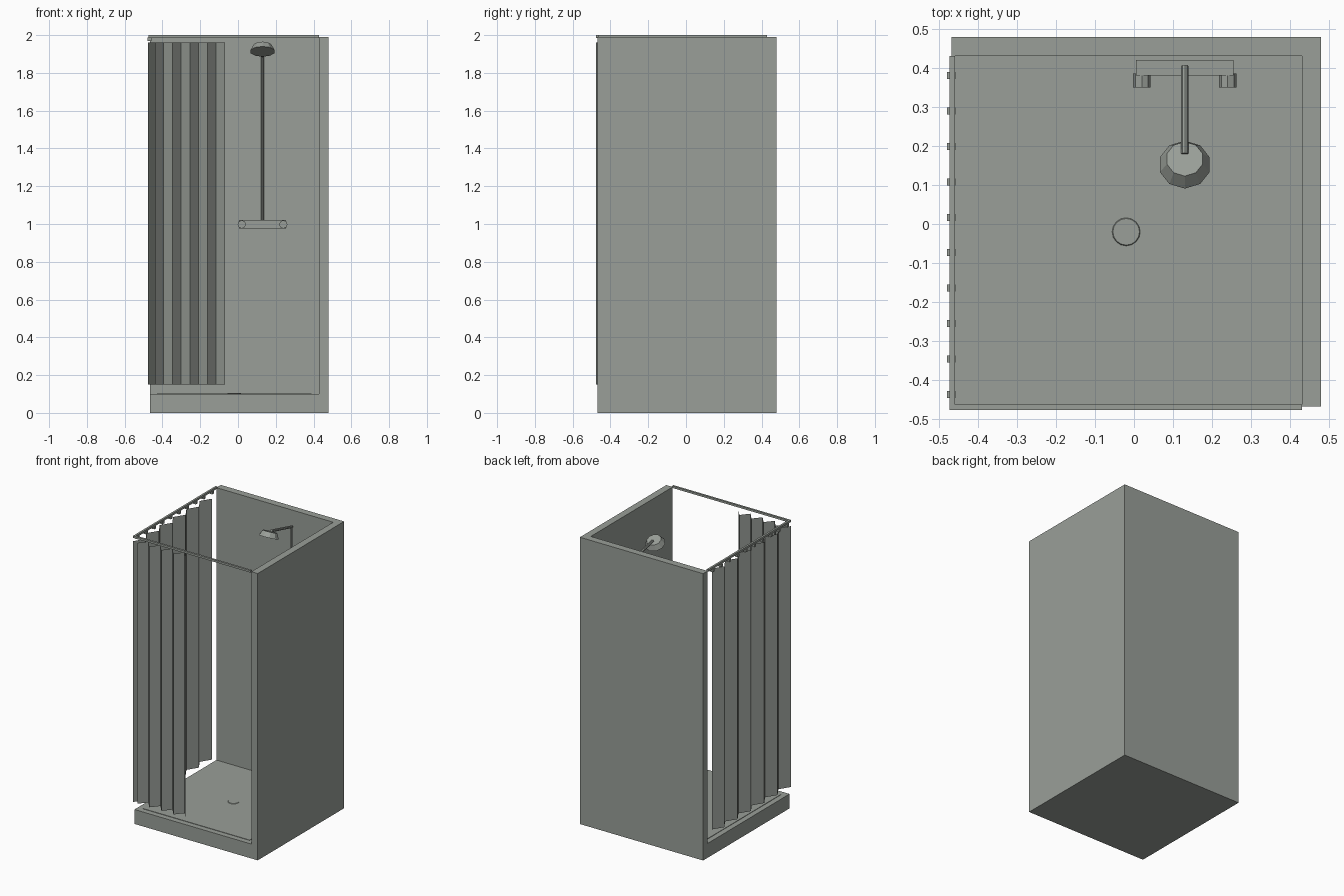
import bpy, bmesh, math
from mathutils import Vector, Matrix

cube = bpy.data.objects.get("Cube")
if cube:
    bpy.data.objects.remove(cube, do_unlink=True)

grey = bpy.data.materials.new("warm_grey")
grey.use_nodes = True
colour = (0.32, 0.345, 0.315, 1)
grey.diffuse_color = colour
grey.node_tree.nodes["Principled BSDF"].inputs["Base Color"].default_value = colour


def finish(name, bm):
    mesh = bpy.data.meshes.new(name)
    bm.to_mesh(mesh)
    bm.free()
    mesh.materials.append(grey)
    obj = bpy.data.objects.new(name, mesh)
    bpy.context.scene.collection.objects.link(obj)
    return obj


def box(name, low, high):
    low, high = Vector(low), Vector(high)
    bm = bmesh.new()
    place = Matrix.Translation((low + high) / 2) @ Matrix.Diagonal((*(high - low), 1))
    bmesh.ops.create_cube(bm, size=1, matrix=place)
    return finish(name, bm)


def cone(name, start, end, r1, r2, sides):
    start, end = Vector(start), Vector(end)
    axis = end - start
    bm = bmesh.new()
    place = Matrix.Translation((start + end) / 2) @ axis.to_track_quat('Z', 'Y').to_matrix().to_4x4()
    bmesh.ops.create_cone(bm, cap_ends=True, segments=sides, radius1=r1, radius2=r2,
                          depth=axis.length, matrix=place)
    return finish(name, bm)


def extrude_outline(name, points, low, high):
    bm = bmesh.new()
    face = bm.faces.new([bm.verts.new((x, y, low)) for x, y in points])
    side = bmesh.ops.extrude_face_region(bm, geom=[face])
    top = [v for v in side["geom"] if isinstance(v, bmesh.types.BMVert)]
    bmesh.ops.translate(bm, verts=top, vec=(0, 0, high - low))
    bmesh.ops.recalc_face_normals(bm, faces=bm.faces)
    return finish(name, bm)


def curtain(name, points, low=0.15, high=1.96):
    # thin pleated sheet standing on a zigzag path
    bm = bmesh.new()
    rows = [[bm.verts.new((x, y, z)) for x, y in points] for z in (low, high)]
    for i in range(len(points) - 1):
        bm.faces.new((rows[0][i], rows[0][i + 1], rows[1][i + 1], rows[1][i]))
    return finish(name, bm)


# Corner walls and tray
LEFT, INNER, OUTER, FRONT = -0.467, 0.43, 0.479, -0.468
extrude_outline("corner_walls",
                [(LEFT, OUTER), (LEFT, INNER), (INNER, INNER),
                 (INNER, FRONT), (OUTER, FRONT), (OUTER, OUTER)], 0, 1.99)
box("tray", (LEFT, FRONT, 0), (INNER, INNER, 0.1))
box("tray_floor", (-0.43, -0.43, 0.1), (0.39, 0.39, 0.103))
cone("drain", (-0.02, -0.02, 0.103), (-0.02, -0.02, 0.106), 0.036, 0.034, 16)

# Curtain rails and hooks
box("front_rail", (-0.472, -0.476, 1.986), (INNER, -0.462, 2))
box("left_rail", (-0.473, -0.476, 1.986), (-0.459, INNER, 2))
for i in range(10):
    y = 0.38 - i * 0.0907
    box("curtain_hook", (-0.479, y - 0.009, 1.968), (-0.457, y + 0.009, 1.988))

# Pleated curtains
curtain("front_curtain", [(-0.44 + i * 0.0463, -0.42 if i % 2 else -0.476) for i in range(9)])
curtain("left_curtain", [(-0.431 if i % 2 else -0.476, -0.47 + i * 0.073) for i in range(12)])

# Tap bar with two knobs
MID = 0.13
box("tap_bar", (0.005, 0.38, 0.975), (0.255, 0.42, 1.022))
for x in (0.02, 0.24):
    cone("tap_knob", (x, 0.35, 0.998), (x, 0.385, 0.998), 0.022, 0.022, 8)

# Riser pipe, arm and tilted shower head
cone("riser_pipe", (MID, 0.4, 1.02), (MID, 0.4, 1.895), 0.007, 0.007, 8)
cone("shower_arm", (MID, 0.18, 1.945), (MID, 0.405, 1.888), 0.009, 0.009, 8)
tilt = math.radians(24)
base = Vector((MID, 0.152, 1.913))
cone("shower_head", base, base + 0.036 * Vector((0, math.sin(tilt), math.cos(tilt))),
     0.067, 0.048, 10)
